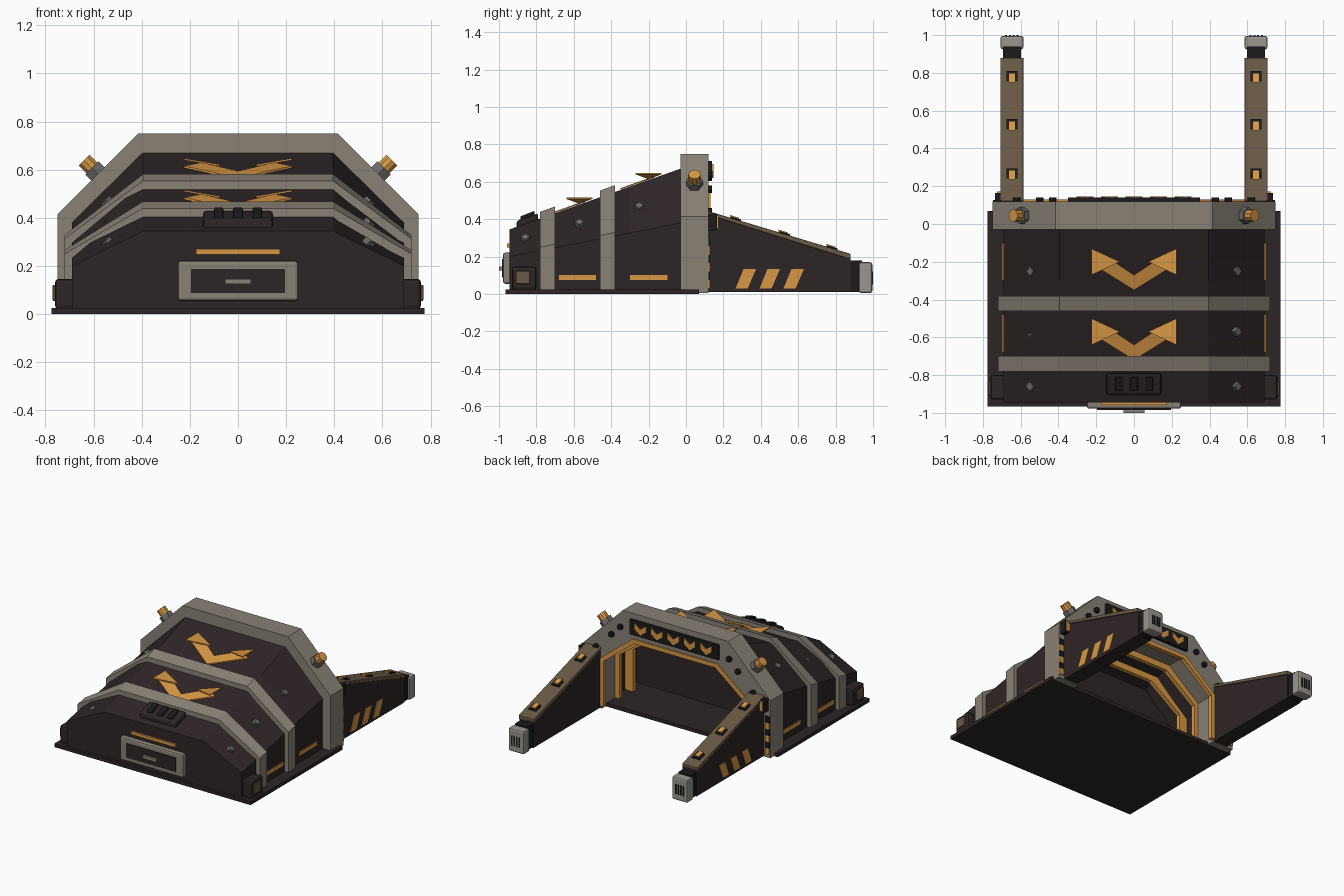
import bpy, bmesh
from mathutils import Vector

cube = bpy.data.objects.get("Cube")
if cube:
    bpy.data.objects.remove(cube, do_unlink=True)


def material(name, r, g, b):
    m = bpy.data.materials.new(name)
    m.use_nodes = True
    m.diffuse_color = (r, g, b, 1)
    bsdf = next(n for n in m.node_tree.nodes if n.type == 'BSDF_PRINCIPLED')
    bsdf.inputs["Base Color"].default_value = (r, g, b, 1)
    bsdf.inputs["Roughness"].default_value = 0.8
    return m


HULL = material("dark hull", .027, .018, .019)
BLACK = material("black panel", .012, .010, .011)
GREY = material("warm grey", .25, .22, .18)
PALE = material("pale grey", .32, .30, .27)
STEEL = material("steel", .15, .145, .14)
ORANGE = material("orange", .68, .31, .058)
BROWN = material("brown", .14, .10, .06)


def finish(name, bm, mat, bevel=0):
    bmesh.ops.recalc_face_normals(bm, faces=bm.faces)
    if bevel:
        bmesh.ops.bevel(bm, geom=bm.edges[:], offset=bevel, segments=2,
                        profile=.5, affect='EDGES')
    me = bpy.data.meshes.new(name)
    bm.to_mesh(me)
    bm.free()
    me.materials.append(mat)
    ob = bpy.data.objects.new(name, me)
    bpy.context.scene.collection.objects.link(ob)
    return ob


def prism(name, pts, off, mat, bevel=0):
    """Solid made by sweeping a 3D outline along an offset."""
    bm = bmesh.new()
    a = [bm.verts.new(p) for p in pts]
    b = [bm.verts.new(Vector(p) + Vector(off)) for p in pts]
    bm.faces.new(a)
    bm.faces.new(b)
    for i in range(len(a)):
        j = (i + 1) % len(a)
        bm.faces.new((a[i], a[j], b[j], b[i]))
    return finish(name, bm, mat, bevel)


def box(name, x, y, z, mat, bevel=0):
    pts = [(x[0], y[0], z[0]), (x[1], y[0], z[0]), (x[1], y[1], z[0]), (x[0], y[1], z[0])]
    return prism(name, pts, (0, 0, z[1] - z[0]), mat, bevel)


def cylinder(name, loc, axis, r, depth, sides, mat):
    bm = bmesh.new()
    bmesh.ops.create_cone(bm, cap_ends=True, segments=sides, radius1=r, radius2=r, depth=depth)
    rot = Vector((0, 0, 1)).rotation_difference(Vector(axis)).to_matrix()
    for v in bm.verts:
        v.co = rot @ v.co + Vector(loc)
    return finish(name, bm, mat)


def section(p, y, zb):
    w, shoulder, t, top = p
    half = [(w, zb), (w, shoulder), (t, top)]
    return [(-x, y, z) for x, z in half] + [(x, y, z) for x, z in reversed(half)]


def arch(name, ys, outer, inner, mat, zb=.02):
    """Chamfered arch lofted between two stations; solid without inner sections."""
    bm = bmesh.new()
    o = [[bm.verts.new(c) for c in section(p, y, zb)] for p, y in zip(outer, ys)]
    for i in range(5):
        bm.faces.new((o[0][i], o[0][i + 1], o[1][i + 1], o[1][i]))
    if not inner:
        bm.faces.new(o[0])
        bm.faces.new(o[1])
        bm.faces.new((o[0][0], o[0][5], o[1][5], o[1][0]))
        return finish(name, bm, mat)
    n = [[bm.verts.new(c) for c in section(p, y, zb)] for p, y in zip(inner, ys)]
    for i in range(5):
        bm.faces.new((n[0][i], n[0][i + 1], n[1][i + 1], n[1][i]))
        for k in (0, 1):
            bm.faces.new((o[k][i], o[k][i + 1], n[k][i + 1], n[k][i]))
    for i in (0, 5):
        bm.faces.new((o[0][i], o[1][i], n[1][i], n[0][i]))
    return finish(name, bm, mat)


def hull(y, grow=0, lift=0):
    t = (y + .945) / .915
    return (.69 + grow, .2 + .18 * t + lift * .5, .395, .345 + .325 * t + lift)


# Base plate and hull, solid in front and hollow behind
box("base_plate", (-.775, .775), (-.965, .07), (0, .025), HULL)
arch("front_hull", (-.945, -.3), (hull(-.945), hull(-.3)), None, HULL)
arch("rear_hull", (-.3, -.02), (hull(-.3), hull(-.02)),
     ((.6, .27, .35, .5), (.6, .36, .34, .58)), HULL)

# Grey ribs and the big rear arch
for name, y0, y1 in (("front_rib", -.78, -.7), ("middle_rib", -.46, -.38)):
    arch(name, (y0, y1), (hull(y0, .03, .036), hull(y1, .03, .036)),
         (hull(y0, -.005, -.005), hull(y1, -.005, -.005)), GREY)
arch("rear_arch", (-.03, .12), ((.75, .415, .415, .75),) * 2, ((.58, .36, .33, .56),) * 2, GREY, .005)

# Orange trims stepping into the bay
for k, y in enumerate((.1, -.06, -.2)):
    d = .012 * k
    arch("bay_trim", (y, y + .03), ((.59 + d, .365, .335, .57),) * 2,
         ((.56 - d, .35 - d, .32 - d, .54 - 2 * d),) * 2, ORANGE, .025)

# Rear sign with a row of chevrons
box("sign_panel", (-.35, .35), (.118, .14), (.605, .71), BLACK)
for i in range(-2, 3):
    v = [(-.045, .695), (0, .662), (.045, .695), (.045, .655), (0, .62), (-.045, .655)]
    prism("sign_chevron", [(x + i * .13, .139, z) for x, z in v], (0, .007, 0), ORANGE)

# Roof chevrons with raised wing tips
for cy in (0, -.37):
    for s in (1, -1):
        band = [(0, -.35), (0, -.27), (.15, -.17), (.225, -.21)]
        prism("roof_chevron", [(s * x, y + cy, hull(y + cy)[3] + .002) for x, y in band],
              (0, 0, .008), ORANGE)
        wing = [(.225, -.13, .64), (.075, -.2, .614), (.225, -.27, .64)]
        prism("chevron_wing", [(s * x, y + cy, z + cy * .355) for x, y, z in wing],
              (0, 0, .008), ORANGE)

# Front hatch, light bar and roof vent
box("hatch_frame", (-.25, .25), (-.978, -.935), (.055, .222), GREY, .012)
box("hatch_panel", (-.195, .195), (-.984, -.95), (.088, .188), HULL)
box("hatch_handle", (-.055, .055), (-1, -.97), (.125, .147), GREY)
box("front_light", (-.175, .175), (-.958, -.94), (.248, .27), ORANGE)
vent = [(-.145, -.905, .35), (.145, -.905, .35), (.145, -.79, .39), (-.145, -.79, .39)]
prism("roof_vent", vent, (0, 0, .042), HULL, .012)
for x in (-.08, 0, .08):
    ridge = [(x - .02, -.885, .36), (x + .02, -.885, .36), (x + .02, -.81, .39), (x - .02, -.81, .39)]
    prism("vent_ridge", ridge, (0, 0, .055), BLACK, .006)


def deck(y):
    return .44 - .3 * (y - .13)


for s in (1, -1):
    # Hull side lights, studs and corner blocks
    for y in (-.68, -.3):
        box("side_light", (s * .68, s * .698), (y, y + .2), (.075, .102), ORANGE)
    for y in (-.86, -.57, -.25):
        p = hull(y)
        z = (p[1] + p[3]) / 2
        cylinder("hull_stud", (s * .542, y, z), (s * .66, 0, .75), .025, .03, 4, STEEL)
    box("corner_block", (s * .675, s * .76), (-.93, -.8), (.02, .147), HULL, .015)
    box("corner_plate", (s * .75, s * .77), (-.91, -.835), (.055, .122), BROWN, .004)

    # Arch beacon and bolts
    cylinder("beacon_base", (s * .59, .045, .59), (s, 0, 1), .045, .05, 6, STEEL)
    cylinder("beacon", (s * .615, .045, .615), (s, 0, 1), .033, .07, 10, ORANGE)
    for x, z in ((.43, .63), (.5, .56), (.62, .44), (.68, .36)):
        cylinder("arch_bolt", (s * x, .125, z), (0, 1, 0), .02, .03, 8, BLACK)

    # Hazard strip and bracket beside the arm
    for i in range(6):
        z = .03 + i * .045
        box("hazard_strip", (s * .712, s * .747), (.118, .128), (z, z + .045), BLACK if i % 2 else ORANGE)
    box("arm_bracket", (s * .7, s * .735), (.115, .165), (.34, .43), BLACK)
    box("bracket_light", (s * .7, s * .725), (.165, .173), (.35, .42), ORANGE)

    # Docking arm with its deck, neck and tip
    side = [(.1, .01), (.1, .43), (.88, .2), (.88, .01)]
    prism("arm", [(s * .59, y, z) for y, z in side], (s * .11, 0, 0), HULL)
    top = [(.12, deck(.12) - .02), (.12, deck(.12)), (.88, deck(.88)), (.88, deck(.88) - .03)]
    prism("arm_deck", [(s * .585, y, z) for y, z in top], (s * .122, 0, 0), BROWN, .005)
    box("arm_neck", (s * .598, s * .694), (.87, .94), (.012, .18), BLACK)
    box("arm_tip", (s * .585, s * .707), (.925, .996), (.005, .17), PALE, .012)
    for i in range(4):
        x = .612 + i * .02
        box("tip_slot", (s * x, s * (x + .01)), (.99, 1), (.05, .12), BLACK)

    # Deck lamps
    for y in (.265, .525, .78):
        for name, w, a, b, h, m in (("lamp_housing", .03, -.025, .03, .012, BLACK),
                                    ("lamp", .016, -.03, .018, .018, ORANGE)):
            q = [(s * .646 - w, y + a), (s * .646 + w, y + a), (s * .646 + w, y + b), (s * .646 - w, y + b)]
            prism(name, [(px, py, deck(py) - .004) for px, py in q], (0, 0, h), m)

    # Slanted stripes on the outer arm side
    for i in range(3):
        y = .265 + i * .128
        q = [(y, .03), (y + .065, .03), (y + .11, .135), (y + .043, .135)]
        prism("arm_stripe", [(s * .698, py, pz) for py, pz in q], (s * .006, 0, 0), ORANGE)
